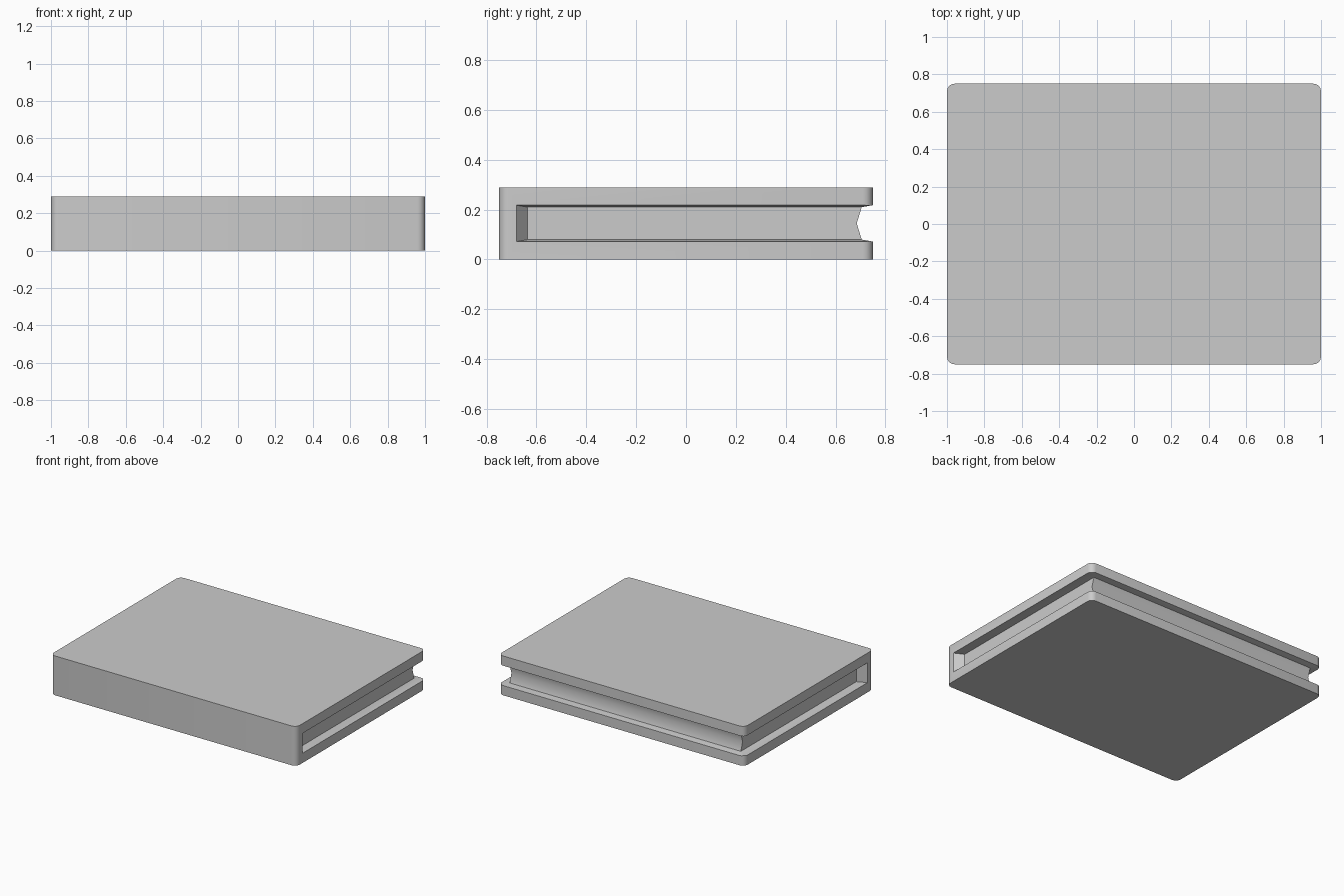
import bpy, bmesh, math

if "Cube" in bpy.data.objects:
    bpy.data.objects.remove(bpy.data.objects["Cube"])

H = 0.289            # total thickness
MID = H / 2


def new_object(name, bm):
    bmesh.ops.recalc_face_normals(bm, faces=bm.faces)
    mesh = bpy.data.meshes.new(name)
    bm.to_mesh(mesh)
    bm.free()
    ob = bpy.data.objects.new(name, mesh)
    bpy.context.collection.objects.link(ob)
    return ob


# Book body: a slab with rounded upright corners
bm = bmesh.new()
bmesh.ops.create_cube(bm, size=1)
for v in bm.verts:
    v.co.x *= 2
    v.co.y *= 1.5
    v.co.z = (v.co.z + 0.5) * H
upright = [e for e in bm.edges if abs(e.verts[0].co.z - e.verts[1].co.z) > 0.1]
bmesh.ops.bevel(bm, geom=upright, offset=0.04, segments=4, profile=0.5, affect='EDGES')
book = new_object("book", bm)

# Groove cutter: swept around the three open sides, leaving covers, spine and pages
# Each station: outer xy at the cover edge, inner xy at the pages, y dip of the fore edge
half = [((1, -0.68), (0.94, -0.635), 0), ((1, 0.75), (0.94, 0.705), 0.02)]
stations = half + [((-o[0], o[1]), (-i[0], i[1]), d) for o, i, d in reversed(half)]
OVER = 1.5           # carry the cutter past the cover edge
bm = bmesh.new()
rings = []
for (ox, oy), (ix, iy), dip in stations:
    x, y = ix + OVER * (ox - ix), iy + OVER * (oy - iy)
    z_in = 0.065
    z_out = z_in + OVER * 0.008
    pts = [(x, y, MID - z_out), (ix, iy, MID - z_in), (ix, iy - dip, MID),
           (ix, iy, MID + z_in), (x, y, MID + z_out)]
    rings.append([bm.verts.new(p) for p in pts])
for a, b in zip(rings, rings[1:]):
    for k in range(5):
        n = (k + 1) % 5
        bm.faces.new((a[k], a[n], b[n], b[k]))
bm.faces.new(rings[0])
bm.faces.new(rings[-1])
cutter = new_object("groove_cutter", bm)
cutter.hide_render = True
cutter.hide_set(True)

mod = book.modifiers.new("groove", 'BOOLEAN')
mod.operation = 'DIFFERENCE'
mod.solver = 'EXACT'
mod.object = cutter

# Apply, then smooth the rounded corners and the hollow fore edge
bpy.context.view_layer.objects.active = book
book.select_set(True)
bpy.ops.object.modifier_apply(modifier=mod.name)
bpy.data.objects.remove(cutter)
bpy.ops.object.shade_smooth_by_angle(angle=math.radians(40))
